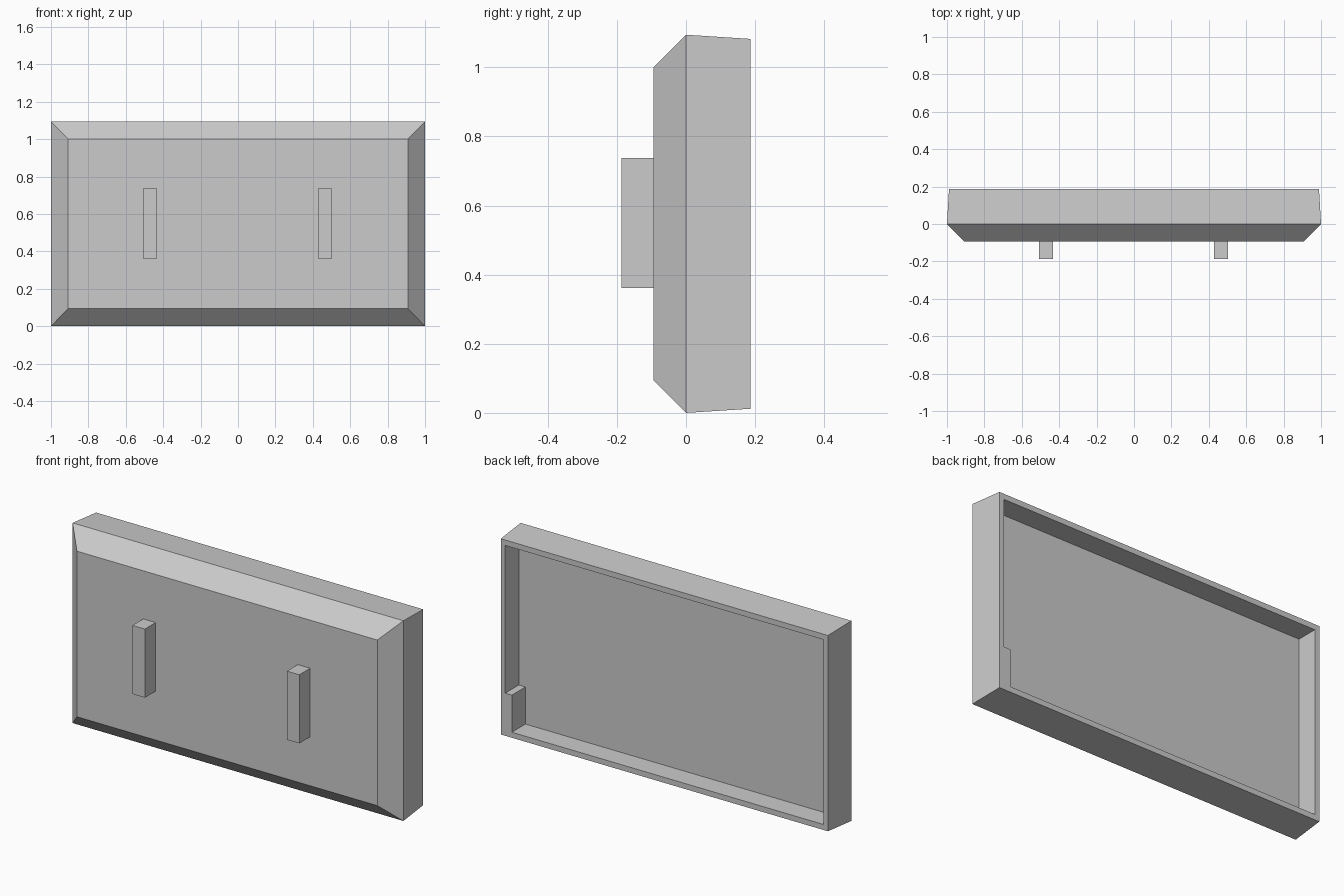
import bpy
import bmesh

cube = bpy.data.objects.get("Cube")
if cube:
    bpy.data.objects.remove(cube, do_unlink=True)

# Single grey finish
grey = bpy.data.materials.new("plain_grey")
grey.use_nodes = True
colour = (0.6, 0.6, 0.6, 1)
grey.diffuse_color = colour
grey.node_tree.nodes["Principled BSDF"].inputs["Base Color"].default_value = colour


def add_object(name, bm):
    bmesh.ops.recalc_face_normals(bm, faces=bm.faces)
    mesh = bpy.data.meshes.new(name)
    bm.to_mesh(mesh)
    bm.free()
    mesh.materials.append(grey)
    obj = bpy.data.objects.new(name, mesh)
    bpy.context.collection.objects.link(obj)
    return obj


def add_box(name, low, high):
    bm = bmesh.new()
    bmesh.ops.create_cube(bm, size=1)
    for v in bm.verts:
        v.co = [lo if c < 0 else hi for c, lo, hi in zip(v.co, low, high)]
    return add_object(name, bm)


# Panel: rectangular rings (half width, bottom, top, y) from front face to recess floor
FRONT, BACK, FLOOR = -0.094, 0.187, 0.07
INNER_X, INNER_Z = 0.962, 0.042
rings = [
    (0.908, 0.095, 1.0, FRONT),
    (1.0, 0.0, 1.094, 0.0),
    (0.989, 0.012, 1.082, BACK),
    (INNER_X, INNER_Z, 1.052, BACK),
    (INNER_X, INNER_Z, 1.052, FLOOR),
]
bm = bmesh.new()
loops = [
    [bm.verts.new(p) for p in ((-w, y, lo), (w, y, lo), (w, y, hi), (-w, y, hi))]
    for w, lo, hi, y in rings
]
for a, b in zip(loops, loops[1:]):
    for i in range(4):
        j = (i + 1) % 4
        bm.faces.new((a[i], a[j], b[j], b[i]))
bm.faces.new(loops[0])
bm.faces.new(loops[-1])
add_object("panel", bm)

# Upright handles on the front face
for name, x in (("right_handle", -0.507), ("left_handle", 0.427)):
    add_box(name, (x, -0.187, 0.362), (x + 0.075, FRONT, 0.737))

# Small block in the lower corner of the rear recess
add_box("corner_block", (0.922, FLOOR, INNER_Z), (INNER_X, BACK, 0.245))
